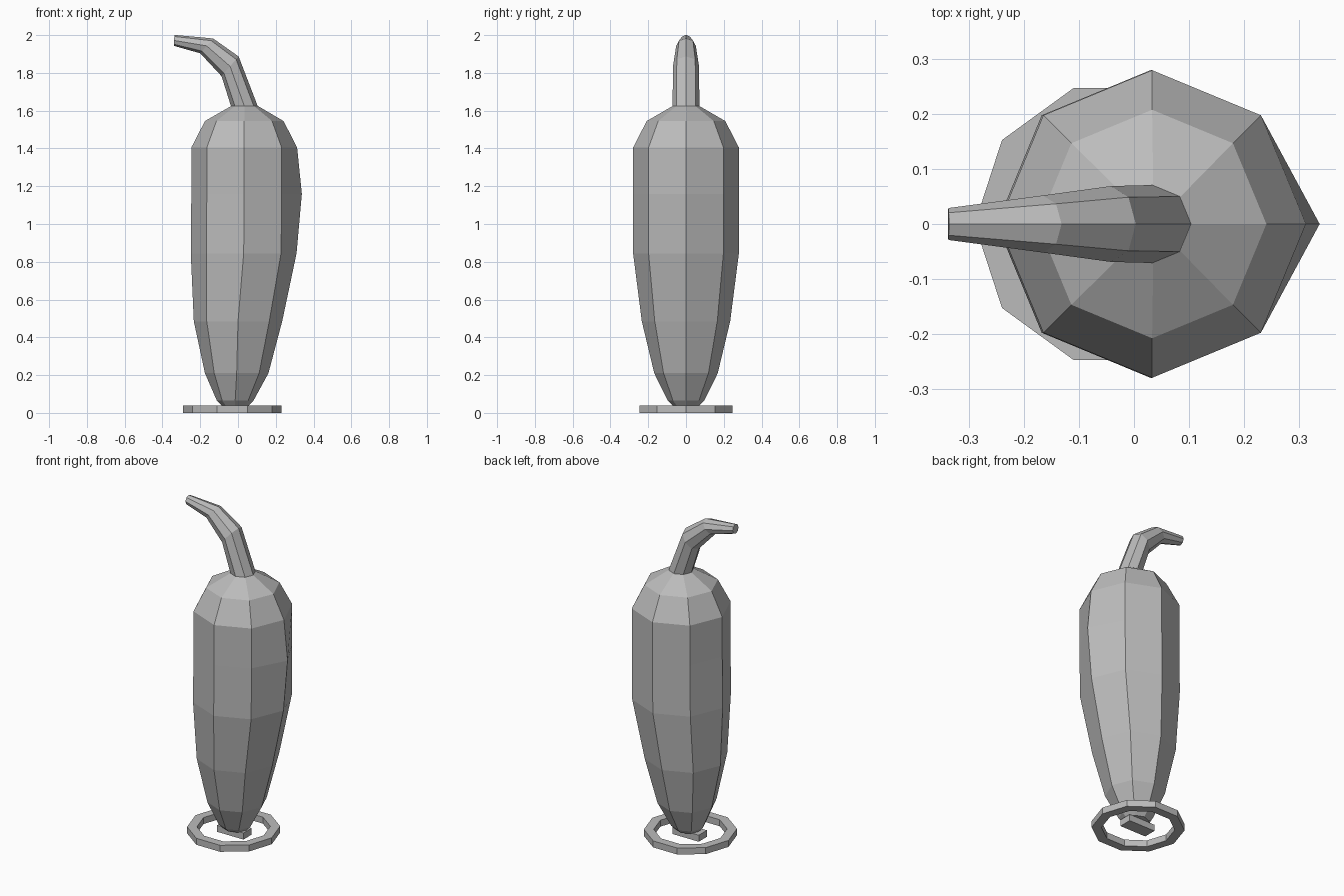
import bpy, bmesh, math
from mathutils import Vector, Matrix

cube = bpy.data.objects.get("Cube")
if cube:
    bpy.data.objects.remove(cube, do_unlink=True)

GREY = (0.5, 0.5, 0.5, 1)
grey = bpy.data.materials.new("plain grey")
grey.use_nodes = True
grey.diffuse_color = GREY
grey.node_tree.nodes["Principled BSDF"].inputs["Base Color"].default_value = GREY


def finish(name, bm):
    bmesh.ops.recalc_face_normals(bm, faces=bm.faces)
    mesh = bpy.data.meshes.new(name)
    bm.to_mesh(mesh)
    bm.free()
    mesh.materials.append(grey)
    obj = bpy.data.objects.new(name, mesh)
    bpy.context.collection.objects.link(obj)
    return obj


def bridge(bm, loops, closed=False):
    """Join neighbouring rings of vertices with quads."""
    pairs = list(zip(loops, loops[1:]))
    if closed:
        pairs.append((loops[-1], loops[0]))
    for a, b in pairs:
        n = len(a)
        for i in range(n):
            j = (i + 1) % n
            bm.faces.new((a[i], a[j], b[j], b[i]))


def ring(bm, centre, radius, sides, tilt=0):
    """Regular ring of vertices, leaning about the y axis."""
    turn = Matrix.Rotation(tilt, 3, "Y")
    angles = [math.tau * i / sides for i in range(sides)]
    return [bm.verts.new(Vector(centre) + turn @ Vector(
        (radius * math.cos(a), radius * math.sin(a), 0))) for a in angles]


# Body: faceted, tapering, with a bulge along one edge
bm = bmesh.new()
body_rings = [  # height, centre x, radius
    (0.04, -0.015, 0.072), (0.065, -0.015, 0.097), (0.21, -0.007, 0.168),
    (0.485, 0.0, 0.234), (0.845, 0.03, 0.28), (1.16, 0.033, 0.28),
    (1.405, 0.033, 0.28), (1.545, 0.033, 0.208), (1.625, 0.035, 0.07)]
loops = [ring(bm, (x, 0, z), r, 8) for z, x, r in body_rings]
loops[5][0].co.x = 0.338
bridge(bm, loops)
bm.faces.new(loops[0])
bm.faces.new(loops[-1])
finish("body", bm)

# Stem: tapered tube bending over to the right
bm = bmesh.new()
stem_rings = [  # centre x, height, radius, lean in degrees
    (0.035, 1.62, 0.071, 0), (-0.042, 1.835, 0.069, -49),
    (-0.166, 1.943, 0.052, -49), (-0.338, 1.972, 0.029, -88)]
loops = [ring(bm, (x, 0, z), r, 8, math.radians(t)) for x, z, r, t in stem_rings]
bridge(bm, loops)
bm.faces.new(loops[0])
bm.faces.new(loops[-1])
finish("stem", bm)

# Base ring: flat ten-sided band
bm = bmesh.new()
band = [(0.26, 0), (0.26, 0.04), (0.205, 0.04), (0.205, 0)]
bridge(bm, [ring(bm, (-0.03, 0, z), r, 10) for r, z in band], closed=True)
finish("base_ring", bm)

# Small flat foot below the body
bm = bmesh.new()
bmesh.ops.create_cube(bm, size=1, matrix=Matrix.Translation((-0.025, 0, 0.02))
                      @ Matrix.Diagonal((0.18, 0.08, 0.04, 1)))
finish("foot_plate", bm)
